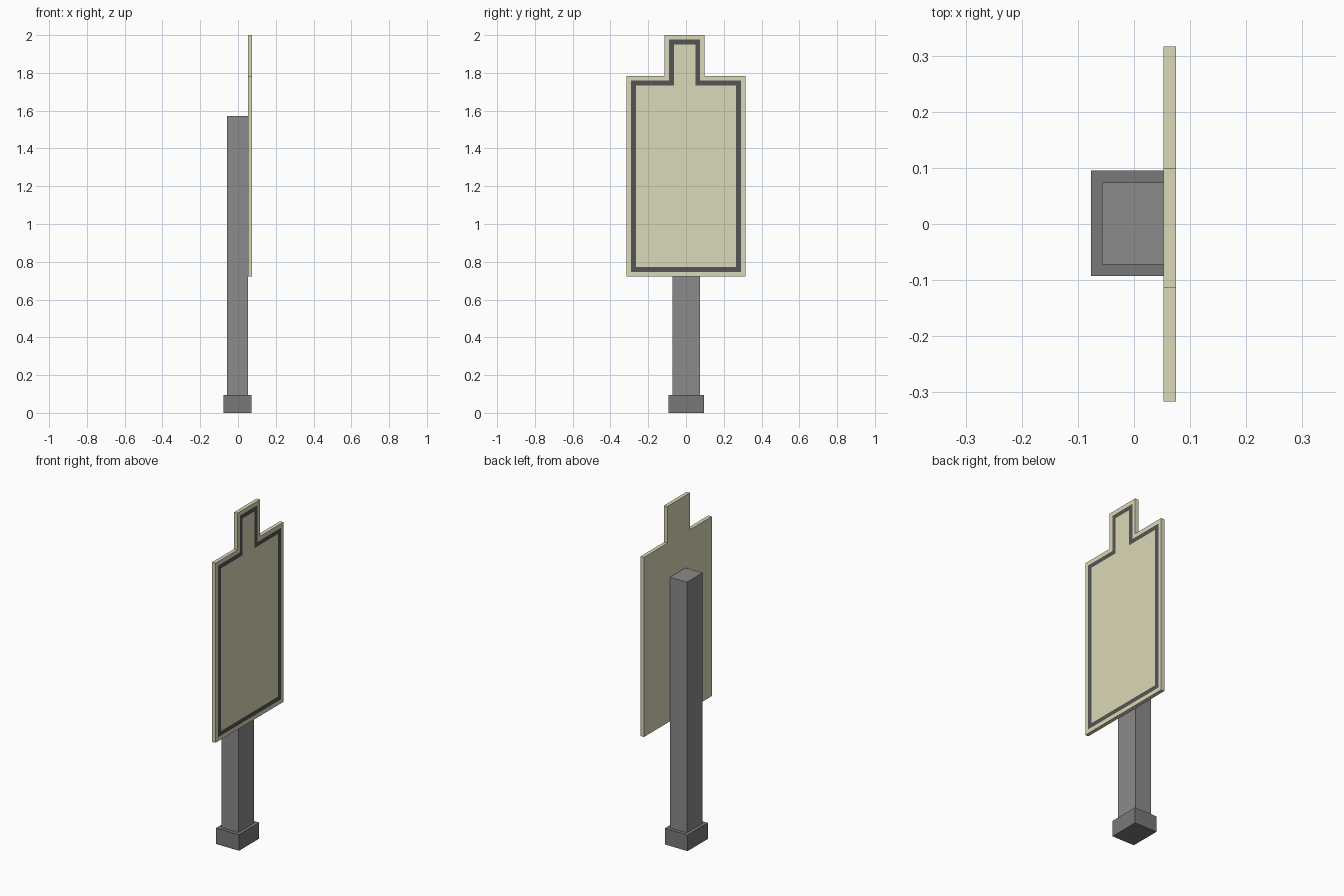
import bpy
import bmesh
from mathutils import Vector

if "Cube" in bpy.data.objects:
    bpy.data.objects.remove(bpy.data.objects["Cube"])


def material(name, color):
    mat = bpy.data.materials.new(name)
    mat.diffuse_color = (*color, 1)
    mat.use_nodes = True
    mat.node_tree.nodes["Principled BSDF"].inputs["Base Color"].default_value = mat.diffuse_color
    return mat


def finish(name, bm, mats):
    bmesh.ops.recalc_face_normals(bm, faces=bm.faces)
    mesh = bpy.data.meshes.new(name)
    bm.to_mesh(mesh)
    bm.free()
    for mat in mats:
        mesh.materials.append(mat)
    obj = bpy.data.objects.new(name, mesh)
    bpy.context.collection.objects.link(obj)
    return obj


def box(name, lo, hi, mat):
    lo, hi = Vector(lo), Vector(hi)
    bm = bmesh.new()
    bmesh.ops.create_cube(bm, size=1)
    bmesh.ops.scale(bm, vec=hi - lo, verts=bm.verts)
    bmesh.ops.translate(bm, vec=(lo + hi) / 2, verts=bm.verts)
    return finish(name, bm, [mat])


post_grey = material("post_grey", (0.26, 0.26, 0.26))
base_grey = material("base_grey", (0.19, 0.19, 0.19))
cream = material("cream", (0.71, 0.69, 0.48))
dark = material("dark_stripe", (0.09, 0.09, 0.09))

# Footing and upright post
box("base", (-0.077, -0.093, 0), (0.072, 0.095, 0.095), base_grey)
box("post", (-0.057, -0.072, 0.095), (0.053, 0.074, 1.573), post_grey)

# Board outline (y, z): wide body with a narrow tab on top
outline = [(-0.316, 0.723), (0.316, 0.723), (0.316, 1.783), (0.099, 1.783),
           (0.099, 2.0), (-0.113, 2.0), (-0.113, 1.783), (-0.316, 1.783)]
BACK, FRONT = 0.053, 0.075
bm = bmesh.new()
face = bm.faces.new([bm.verts.new((BACK, y, z)) for y, z in outline])
ext = bmesh.ops.extrude_face_region(bm, geom=[face], use_keep_orig=True)
bmesh.ops.translate(bm, vec=(FRONT - BACK, 0, 0),
                    verts=[g for g in ext["geom"] if isinstance(g, bmesh.types.BMVert)])
bmesh.ops.recalc_face_normals(bm, faces=bm.faces)

# Flush border stripe: a cream margin, then a dark ring
front = max(bm.faces, key=lambda f: f.calc_center_median().x)
for width, slot in ((0.024, 0), (0.026, 1)):
    ring = bmesh.ops.inset_region(bm, faces=[front], thickness=width,
                                  use_even_offset=True, use_boundary=True)
    for f in ring["faces"]:
        f.material_index = slot
front.material_index = 0
finish("sign_board", bm, [cream, dark])
